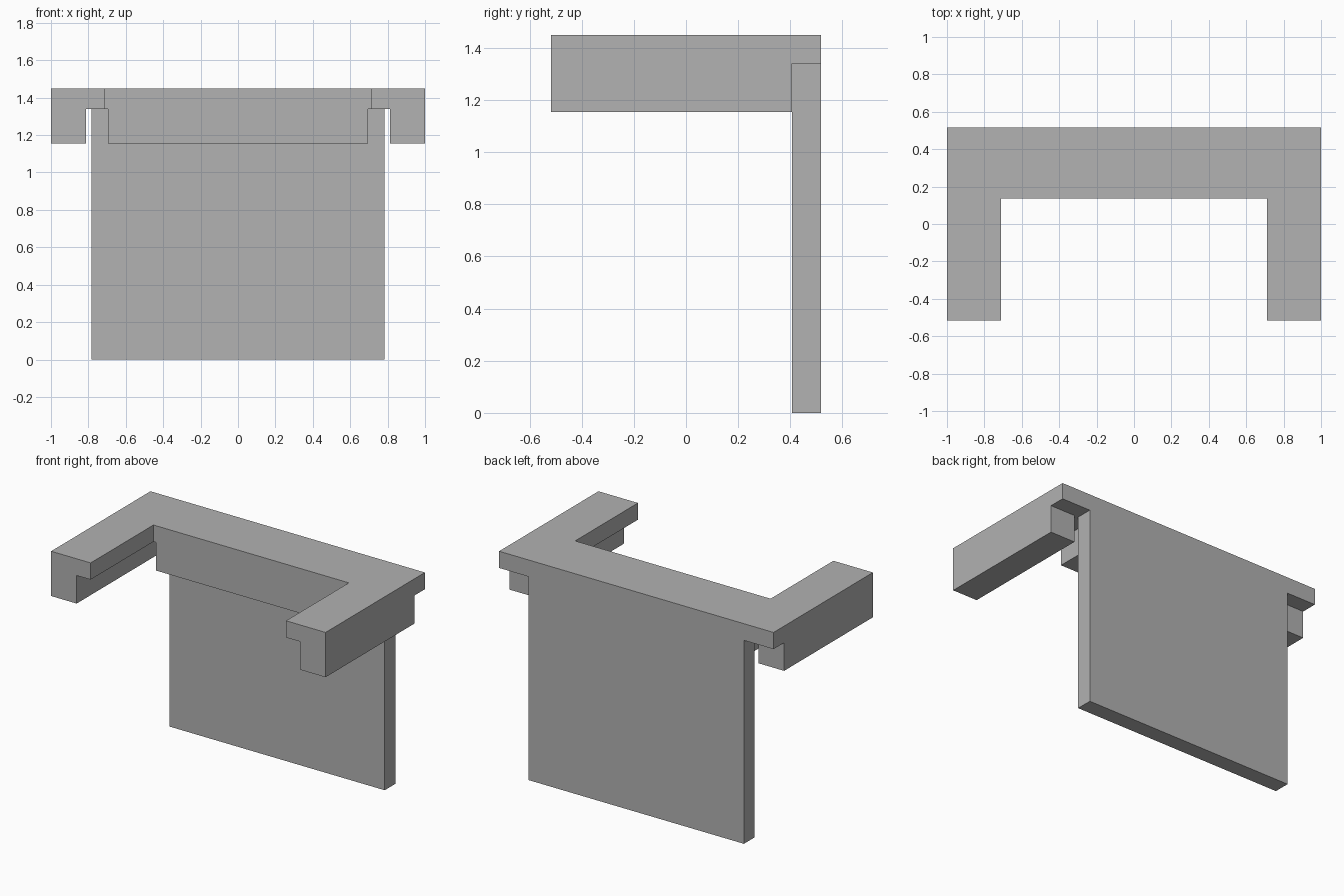
import bpy
import bmesh
from mathutils import Vector

cube = bpy.data.objects.get("Cube")
if cube:
    bpy.data.objects.remove(cube, do_unlink=True)

# Main levels and depths
TOP, SLAB, LIP = 1.45, 1.34, 1.155
FRONT, BACK, PANEL, INNER = -0.517, 0.517, 0.407, 0.137
MID = (TOP + SLAB) / 2  # blocks reach inside the slab so the union is clean

grey = bpy.data.materials.new("plain_grey")
grey.use_nodes = True
COLOUR = (0.445, 0.445, 0.445, 1)
grey.diffuse_color = COLOUR
grey.node_tree.nodes["Principled BSDF"].inputs["Base Color"].default_value = COLOUR


def prism(name, outline, z0, z1):
    """Extrude a counter-clockwise plan outline from z0 up to z1."""
    bm = bmesh.new()
    face = bm.faces.new([bm.verts.new((x, y, z0)) for x, y in outline])
    grown = bmesh.ops.extrude_face_region(bm, geom=[face], use_keep_orig=True)
    verts = [v for v in grown["geom"] if isinstance(v, bmesh.types.BMVert)]
    bmesh.ops.translate(bm, vec=Vector((0, 0, z1 - z0)), verts=verts)
    bmesh.ops.recalc_face_normals(bm, faces=bm.faces)
    mesh = bpy.data.meshes.new(name)
    bm.to_mesh(mesh)
    bm.free()
    mesh.materials.append(grey)
    obj = bpy.data.objects.new(name, mesh)
    bpy.context.collection.objects.link(obj)
    return obj


def block(name, x0, x1, y0, y1, z0, z1):
    return prism(name, [(x0, y0), (x1, y0), (x1, y1), (x0, y1)], z0, z1)


# U-shaped top slab
shelf = prism("shelf_with_back_panel", [
    (-1, FRONT), (-0.712, FRONT), (-0.712, INNER), (0.712, INNER),
    (0.712, FRONT), (1, FRONT), (1, BACK), (-1, BACK)], SLAB, TOP)

# Back panel, apron under the bridge, and a rail under each arm
parts = [
    block("back_panel", -0.784, 0.784, PANEL, BACK, 0, MID),
    block("apron", -0.694, 0.694, INNER, (PANEL + BACK) / 2, LIP, MID),
    block("left_rail", 0.814, 1, FRONT, PANEL, LIP, MID),
    block("right_rail", -1, -0.814, FRONT, PANEL, LIP, MID),
]

# Join everything into one clean solid
for part in parts:
    mod = shelf.modifiers.new("join_" + part.name, 'BOOLEAN')
    mod.operation = 'UNION'
    mod.solver = 'EXACT'
    mod.object = part
graph = bpy.context.evaluated_depsgraph_get()
joined = bpy.data.meshes.new_from_object(shelf.evaluated_get(graph))
shelf.modifiers.clear()
shelf.data = joined
for part in parts:
    bpy.data.objects.remove(part, do_unlink=True)

# Merge coplanar faces
bm = bmesh.new()
bm.from_mesh(joined)
bmesh.ops.remove_doubles(bm, verts=bm.verts, dist=0.0001)
bmesh.ops.dissolve_limit(bm, angle_limit=0.01, verts=bm.verts, edges=bm.edges)
bm.to_mesh(joined)
bm.free()
